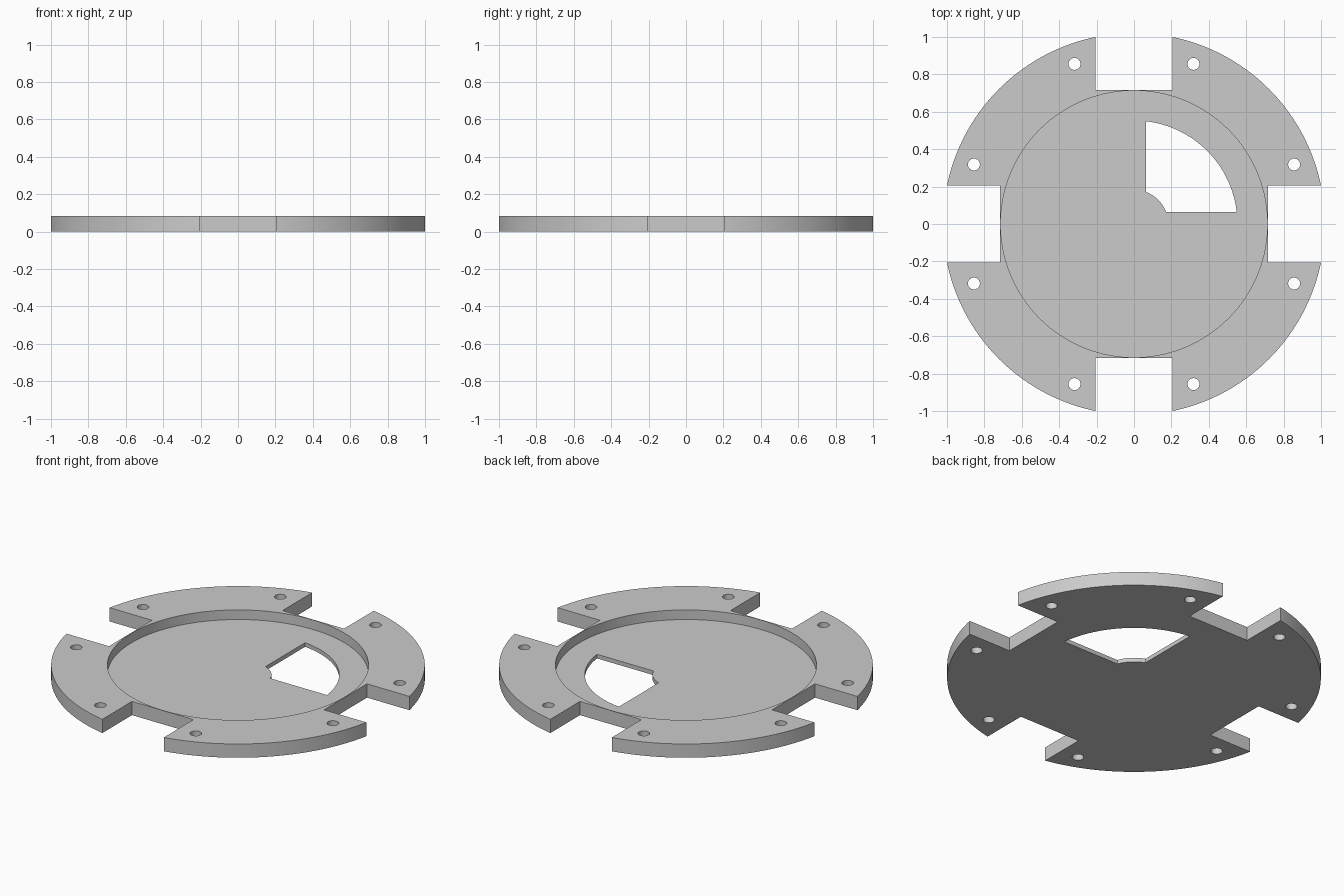
import bpy, bmesh, math

cube = bpy.data.objects.get("Cube")
if cube:
    bpy.data.objects.remove(cube, do_unlink=True)

HALF_SLOT = 0.205                      # half width of the edge slots
SLOT_START = 0.717                     # slot floor, measured from the centre
OUTER_R = math.hypot(1, HALF_SLOT)
RECESS_R = 0.713
HEIGHT, FLOOR = 0.083, 0.025

grey = bpy.data.materials.new("light_grey")
grey.use_nodes = True
colour = (0.6, 0.6, 0.6, 1)
grey.diffuse_color = colour
grey.node_tree.nodes["Principled BSDF"].inputs["Base Color"].default_value = colour


def prism(name, points, z0, z1):
    """Extrude a flat outline from z0 up to z1."""
    bm = bmesh.new()
    face = bm.faces.new([bm.verts.new((x, y, z0)) for x, y in points])
    top = bmesh.ops.extrude_face_region(bm, geom=[face])["geom"]
    verts = [v for v in top if isinstance(v, bmesh.types.BMVert)]
    bmesh.ops.translate(bm, verts=verts, vec=(0, 0, z1 - z0))
    bmesh.ops.recalc_face_normals(bm, faces=bm.faces)
    mesh = bpy.data.meshes.new(name)
    bm.to_mesh(mesh)
    bm.free()
    mesh.materials.append(grey)
    obj = bpy.data.objects.new(name, mesh)
    bpy.context.collection.objects.link(obj)
    return obj


def arc(r, a0, a1, n):
    return [(r * math.cos(a0 + (a1 - a0) * i / n), r * math.sin(a0 + (a1 - a0) * i / n))
            for i in range(n + 1)]


def circle(r, n, cx=0, cy=0):
    return [(cx + x, cy + y) for x, y in arc(r, 0, math.tau, n)[:-1]]


plate = prism("flange_plate", circle(OUTER_R, 192), 0, HEIGHT)
cutters = [prism("recess_cutter", circle(RECESS_R, 160), FLOOR, 1)]

# Four edge slots, each with a bolt hole on either side
for k in range(4):
    c, s = round(math.cos(k * math.pi / 2)), round(math.sin(k * math.pi / 2))

    def turn(points):
        return [(x * c - y * s, x * s + y * c) for x, y in points]

    w = HALF_SLOT
    slot = [(SLOT_START, -w), (1.2, -w), (1.2, w), (SLOT_START, w)]
    cutters.append(prism("slot_cutter", turn(slot), -1, 1))
    for side in (-1, 1):
        hole = circle(0.032, 32, 0.856, side * 0.318)
        cutters.append(prism("hole_cutter", turn(hole), -1, 1))

# Quarter-ring window through the floor
EDGE, R_IN, R_OUT = 0.063, 0.183, 0.553
a_out, a_in = math.asin(EDGE / R_OUT), math.asin(EDGE / R_IN)
window = (arc(R_OUT, a_out, math.pi / 2 - a_out, 32)
          + arc(R_IN, math.pi / 2 - a_in, a_in, 12))
cutters.append(prism("window_cutter", window, -1, 1))

# Cut everything, then keep only the finished plate
for cutter in cutters:
    mod = plate.modifiers.new(cutter.name, 'BOOLEAN')
    mod.operation = 'DIFFERENCE'
    mod.solver = 'EXACT'
    mod.object = cutter
    cutter.hide_render = True
bpy.context.view_layer.update()
cut_mesh = bpy.data.meshes.new_from_object(
    plate.evaluated_get(bpy.context.evaluated_depsgraph_get()))
plate.modifiers.clear()
plate.data = cut_mesh
cut_mesh.name = "flange_plate"
for cutter in cutters:
    bpy.data.objects.remove(cutter, do_unlink=True)

bpy.ops.object.select_all(action='DESELECT')
plate.select_set(True)
bpy.context.view_layer.objects.active = plate
bpy.ops.object.shade_smooth_by_angle(angle=math.radians(30))
